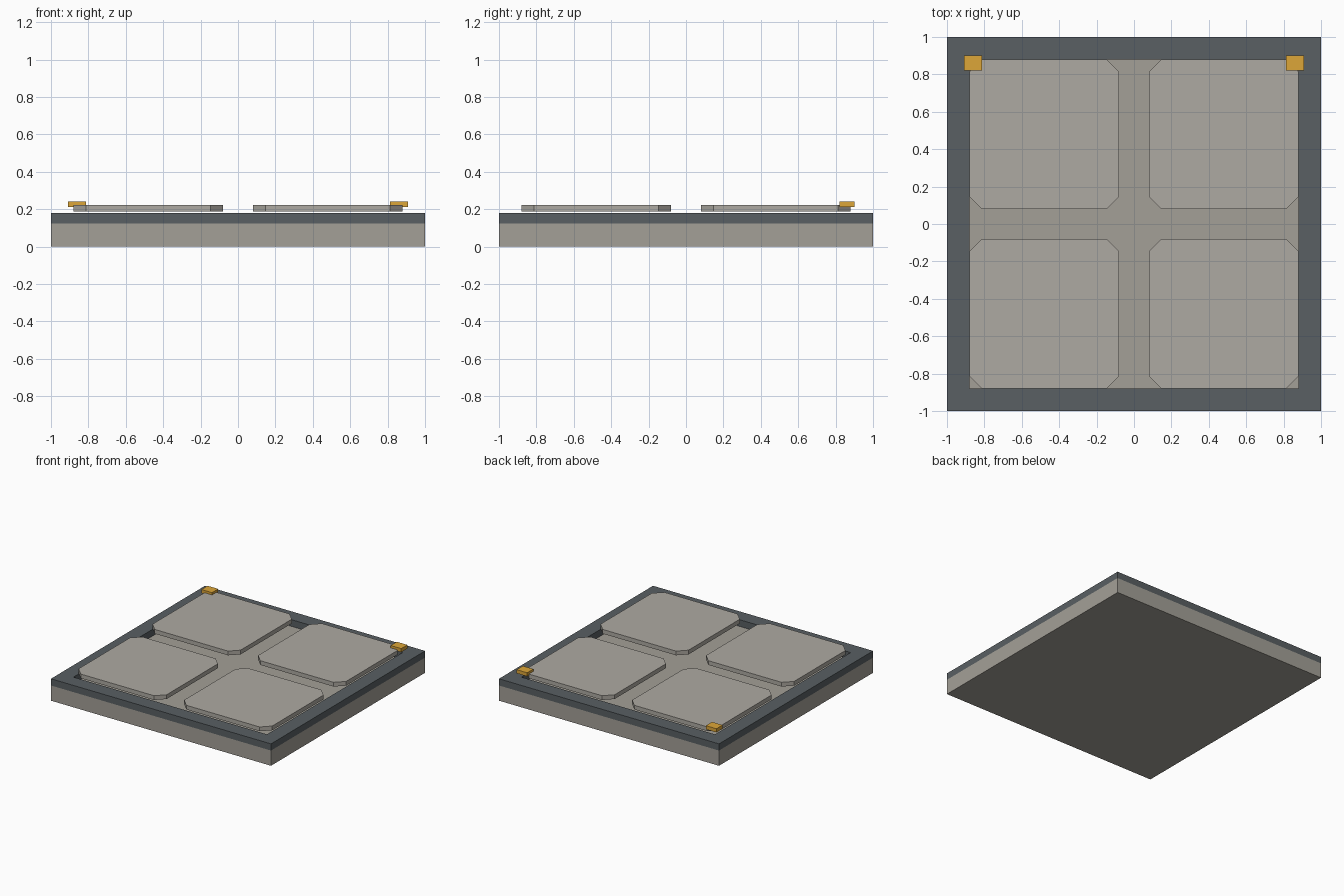
import bpy, bmesh

if "Cube" in bpy.data.objects:
    bpy.data.objects.remove(bpy.data.objects["Cube"])


def material(name, rgb):
    m = bpy.data.materials.new(name)
    m.diffuse_color = (*rgb, 1)
    m.use_nodes = True
    m.node_tree.nodes["Principled BSDF"].inputs["Base Color"].default_value = m.diffuse_color
    return m


STONE = material("stone", (0.37, 0.35, 0.31))
PLATE = material("pale_stone", (0.42, 0.40, 0.36))
STEEL = material("dark_steel", (0.10, 0.115, 0.125))
AMBER = material("amber", (0.72, 0.38, 0.04))


def finish(name, bm, mat):
    bmesh.ops.recalc_face_normals(bm, faces=bm.faces)
    me = bpy.data.meshes.new(name)
    bm.to_mesh(me)
    bm.free()
    me.materials.append(mat)
    ob = bpy.data.objects.new(name, me)
    bpy.context.collection.objects.link(ob)
    return ob


def prism(name, outline, z0, z1, mat):
    """Extrude a flat outline from z0 to z1."""
    bm = bmesh.new()
    face = bm.faces.new([bm.verts.new((x, y, z0)) for x, y in outline])
    ext = bmesh.ops.extrude_face_region(bm, geom=[face], use_keep_orig=True)
    top = [g for g in ext["geom"] if isinstance(g, bmesh.types.BMVert)]
    bmesh.ops.translate(bm, verts=top, vec=(0, 0, z1 - z0))
    return finish(name, bm, mat)


def rect(cx, cy, hx, hy):
    return [(cx - hx, cy - hy), (cx + hx, cy - hy), (cx + hx, cy + hy), (cx - hx, cy + hy)]


def octagon(cx, cy, h, c):
    k = h - c
    pts = [(-k, -h), (k, -h), (h, -k), (h, k), (k, h), (-k, h), (-h, k), (-h, -k)]
    return [(cx + x, cy + y) for x, y in pts]


# Base slab
prism("base_slab", rect(0, 0, 1, 1), 0, 0.125, STONE)

# Raised square rim: rings of corners bridged around the cross-section
bm = bmesh.new()
rings = [[bm.verts.new((x, y, z)) for x, y in rect(0, 0, h, h)]
         for h, z in ((1, 0.125), (1, 0.18), (0.88, 0.18), (0.88, 0.125))]
for a, b in zip(rings, rings[1:] + rings[:1]):
    for i in range(4):
        j = (i + 1) % 4
        bm.faces.new((a[i], a[j], b[j], b[i]))
finish("rim", bm, STEEL)

# Four floating floor plates with clipped corners
for sx in (-1, 1):
    for sy in (-1, 1):
        prism("floor_plate", octagon(0.48 * sx, 0.48 * sy, 0.4, 0.067), 0.188, 0.223, PLATE)

# Amber markers on the two rear corners
for sx in (-1, 1):
    prism("corner_marker", rect(0.86 * sx, 0.862, 0.048, 0.04), 0.212, 0.242, AMBER)
